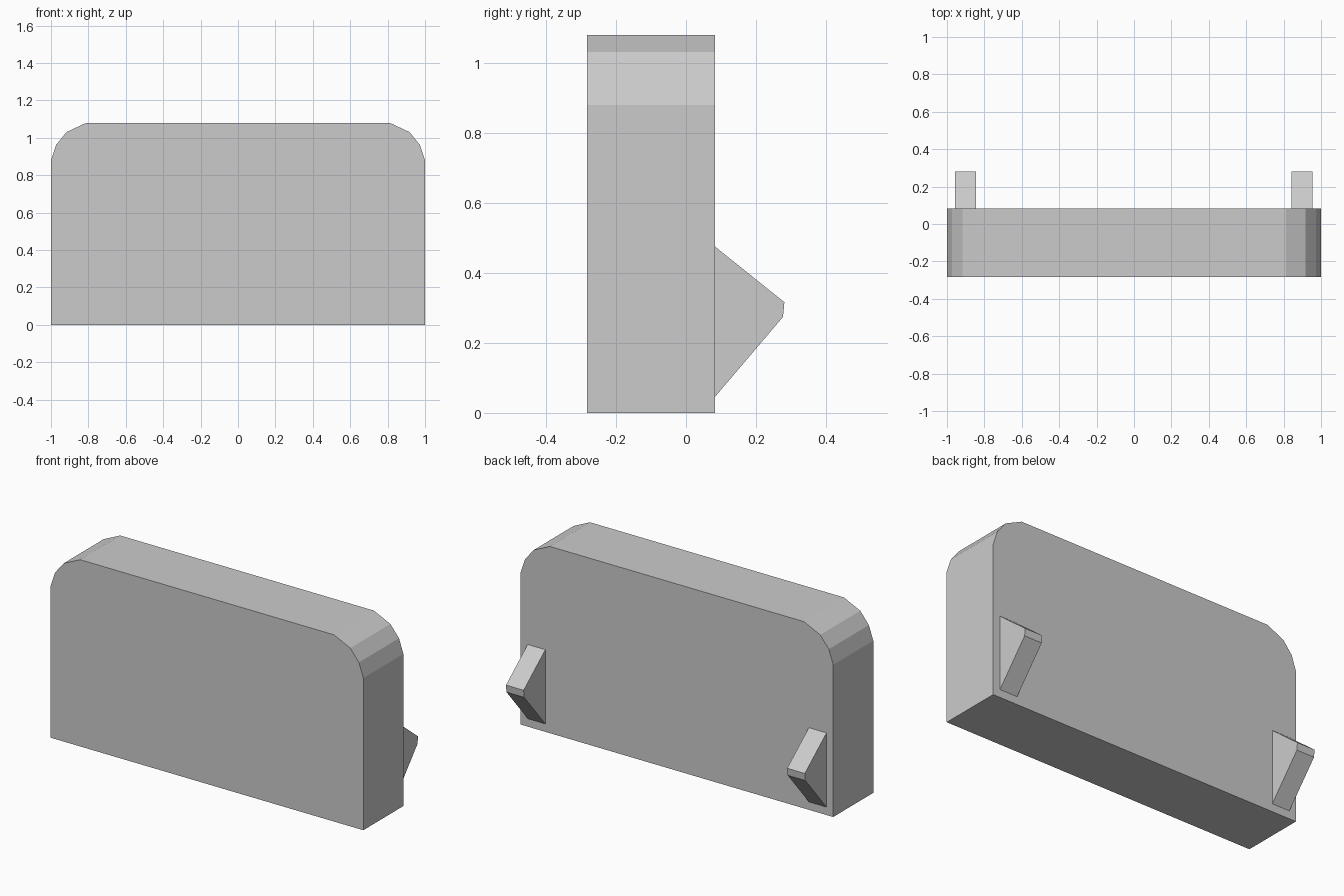
import bpy, bmesh

if "Cube" in bpy.data.objects:
    bpy.data.objects.remove(bpy.data.objects["Cube"])

grey = bpy.data.materials.new("light grey")
grey.diffuse_color = (0.6, 0.6, 0.6, 1)
grey.use_nodes = True
grey.node_tree.nodes["Principled BSDF"].inputs["Base Color"].default_value = grey.diffuse_color


def prism(name, profile, offset):
    """Extrude a closed 3D profile along an offset vector."""
    bm = bmesh.new()
    face = bm.faces.new([bm.verts.new(p) for p in profile])
    ext = bmesh.ops.extrude_face_region(bm, geom=[face], use_keep_orig=True)
    verts = [g for g in ext["geom"] if isinstance(g, bmesh.types.BMVert)]
    bmesh.ops.translate(bm, vec=offset, verts=verts)
    bmesh.ops.recalc_face_normals(bm, faces=bm.faces)
    mesh = bpy.data.meshes.new(name)
    bm.to_mesh(mesh)
    bm.free()
    mesh.materials.append(grey)
    obj = bpy.data.objects.new(name, mesh)
    bpy.context.collection.objects.link(obj)
    return obj


FRONT, BACK = -0.283, 0.083

# Upright slab with faceted upper corners
half = [(1, 0), (1, 0.88), (0.972, 0.963), (0.917, 1.031), (0.812, 1.08)]
outline = half + [(-x, z) for x, z in reversed(half)]
prism("panel", [(x, FRONT, z) for x, z in outline], (0, BACK - FRONT, 0))

# Two wedge-shaped hooks on the back
hook = [(BACK, 0.475), (0.281, 0.316), (0.277, 0.274), (BACK, 0.046)]
for side, x in (("left", -0.957), ("right", 0.842)):
    prism(side + "_hook", [(x, y, z) for y, z in hook], (0.113, 0, 0))
